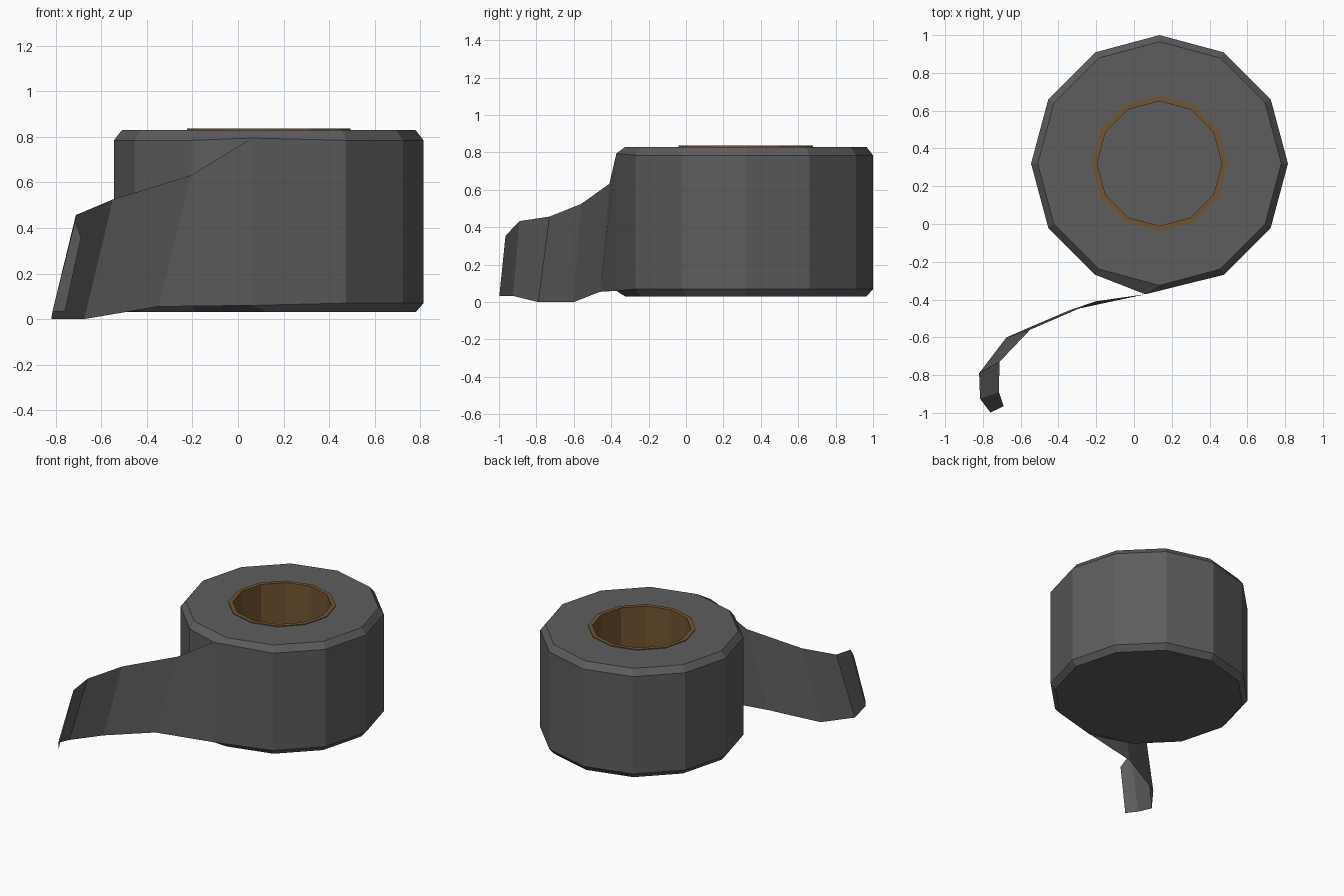
import bpy, math

if "Cube" in bpy.data.objects:
    bpy.data.objects.remove(bpy.data.objects["Cube"])

CX, CY, N = 0.135, 0.32, 12


def material(name, rgb):
    m = bpy.data.materials.new(name)
    m.diffuse_color = (*rgb, 1)
    m.use_nodes = True
    m.node_tree.nodes["Principled BSDF"].inputs["Base Color"].default_value = m.diffuse_color
    return m


def add_object(name, verts, faces, mat):
    me = bpy.data.meshes.new(name)
    me.from_pydata(verts, [], faces)
    me.update()
    me.materials.append(mat)
    ob = bpy.data.objects.new(name, me)
    bpy.context.collection.objects.link(ob)
    return ob


def lathe(profile, cap_first=False):
    """Turn an (r, z) profile around the roll axis with N flat sides."""
    verts = [(CX + r * math.cos(2 * math.pi * i / N), CY + r * math.sin(2 * math.pi * i / N), z)
             for r, z in profile for i in range(N)]
    faces = [(k * N + i, k * N + (i + 1) % N, (k + 1) * N + (i + 1) % N, (k + 1) * N + i)
             for k in range(len(profile) - 1) for i in range(N)]
    if cap_first:
        faces.append(tuple(reversed(range(N))))
    return verts, faces


grey = material("dark_tape", (0.11, 0.11, 0.11))
brown = material("cardboard", (0.17, 0.09, 0.032))

# Wound roll with chamfered rims and closed underside
verts, faces = lathe([(0.645, 0.03), (0.68, 0.07), (0.68, 0.785), (0.645, 0.83), (0.36, 0.83)], True)
# The front corner is pulled along the tangent where the tape peels off
start_low, start_high = (0.06, -0.372, 0.06), (0.06, -0.372, 0.795)
front = N * 3 // 4
verts[N + front], verts[2 * N + front] = start_low, start_high
add_object("tape_roll", verts, faces, grey)

# Cardboard core
verts, faces = lathe([(0.36, 0.83), (0.36, 0.836), (0.33, 0.836), (0.33, 0.03)])
add_object("cardboard_core", verts, faces, brown)

# Loose tape end, curling outward and leaning
low = [start_low, (-0.35, -0.46, 0.055), (-0.675, -0.60, 0.0), (-0.82, -0.79, 0.0),
       (-0.815, -0.925, 0.033), (-0.76, -0.998, 0.033)]
high = [start_high, (-0.205, -0.41, 0.632), (-0.55, -0.56, 0.525), (-0.712, -0.73, 0.457),
        (-0.715, -0.89, 0.433), (-0.69, -0.965, 0.355)]
n = len(low)
add_object("loose_tape_end", low + high,
           [(i + 1, i, n + i, n + i + 1) for i in range(n - 1)], grey)
